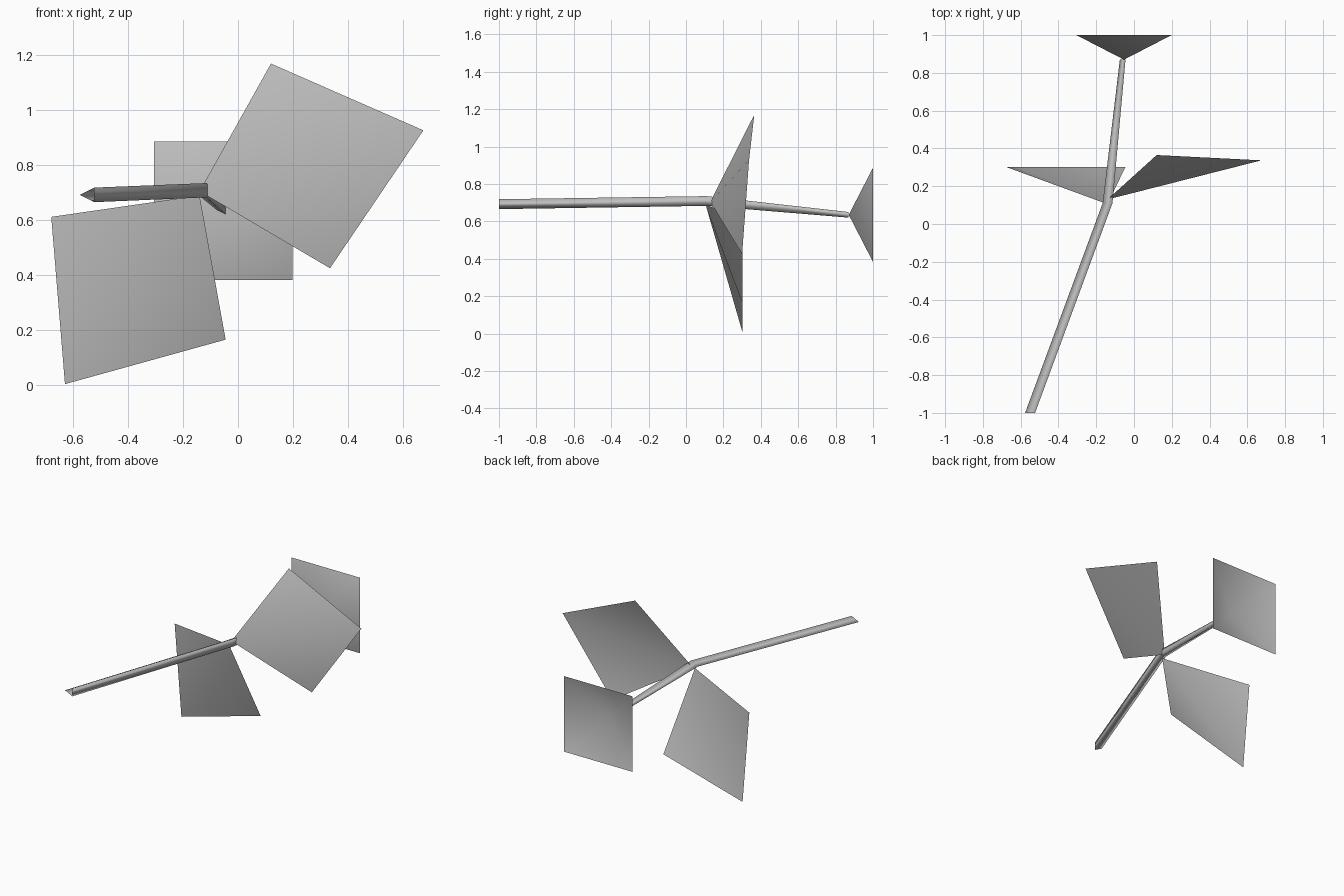
import bpy
import bmesh

cube = bpy.data.objects.get("Cube")
if cube:
    bpy.data.objects.remove(cube, do_unlink=True)

grey = bpy.data.materials.new("plain_grey")
grey.use_nodes = True
colour = (0.52, 0.52, 0.52, 1)
grey.diffuse_color = colour
grey.node_tree.nodes["Principled BSDF"].inputs["Base Color"].default_value = colour


def finish(name, bm):
    """Turn a bmesh into a smooth grey object."""
    mesh = bpy.data.meshes.new(name)
    for face in bm.faces:
        face.smooth = True
    bm.to_mesh(mesh)
    bm.free()
    mesh.materials.append(grey)
    obj = bpy.data.objects.new(name, mesh)
    bpy.context.scene.collection.objects.link(obj)
    return obj


def leaf(name, root, rim, closed=False):
    """Open fan of triangles from the stem joint to the leaf corners."""
    bm = bmesh.new()
    apex = bm.verts.new(root)
    ring = [bm.verts.new(p) for p in rim]
    pairs = list(zip(ring, ring[1:]))
    if closed:
        pairs.append((ring[-1], ring[0]))
    for a, b in pairs:
        bm.faces.new((apex, b, a))
    return finish(name, bm)


def branch(name, stations):
    """Open three-sided tube; each station is x, y, z, width."""
    bm = bmesh.new()
    rings = []
    for x, y, z, w in stations:
        section = ((-w / 2, 0), (w / 2, w / 2), (w / 2, -w / 2))
        rings.append([bm.verts.new((x + dx, y, z + dz)) for dx, dz in section])
    for r, s in zip(rings, rings[1:]):
        for i in range(3):
            j = (i + 1) % 3
            bm.faces.new((r[i], r[j], s[j], s[i]))
    bmesh.ops.recalc_face_normals(bm, faces=bm.faces)
    return finish(name, bm)


# Bent stem, tapering after the joint
branch("stem", [(-0.55, -1, 0.692, 0.053),
                (-0.14, 0.11, 0.709, 0.052),
                (-0.06, 0.87, 0.635, 0.03)])

# Large leaf on the left side, folded along its diagonal
leaf("left_leaf", (-0.14, 0.13, 0.705),
     [(0.12, 0.365, 1.17), (0.675, 0.337, 0.927), (0.335, 0.3, 0.425)])

# Drooping leaf on the right side
leaf("right_leaf", (-0.14, 0.105, 0.69),
     [(-0.045, 0.303, 0.165), (-0.63, 0.303, 0.003), (-0.68, 0.303, 0.612)][::-1])

# End leaf, a shallow open pyramid around the stem tip
cx, cz, half = -0.053, 0.635, 0.252
leaf("end_leaf", (cx, 0.87, cz),
     [(cx + half * sx, 1, cz + half * sz)
      for sx, sz in ((-1, -1), (-1, 1), (1, 1), (1, -1))], closed=True)
